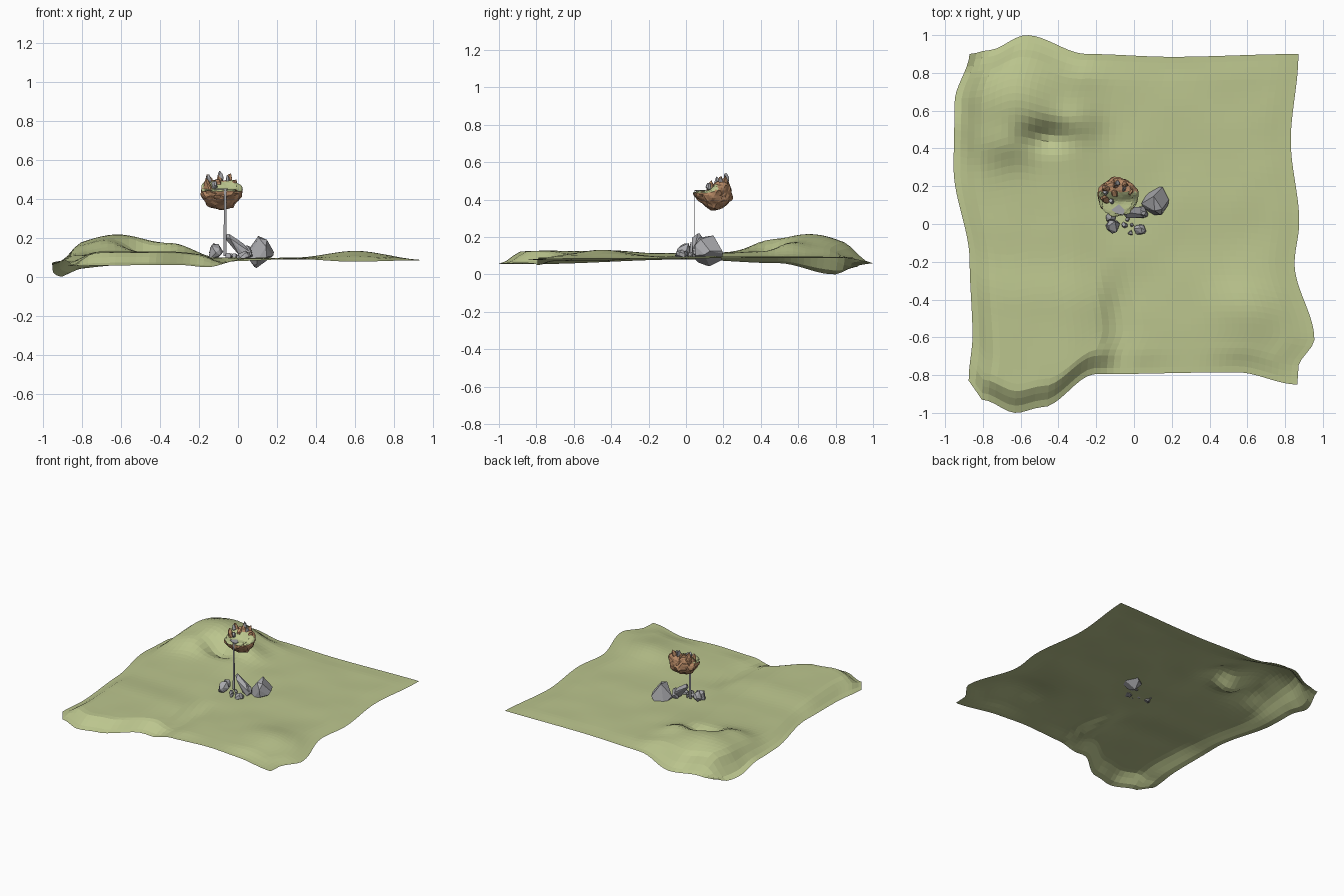
import bpy, bmesh, math, random
from mathutils import Vector, Euler, noise

if "Cube" in bpy.data.objects:
    bpy.data.objects.remove(bpy.data.objects["Cube"])


def material(name, rgb):
    m = bpy.data.materials.new(name)
    m.diffuse_color = (*rgb, 1)
    m.use_nodes = True
    m.node_tree.nodes["Principled BSDF"].inputs["Base Color"].default_value = m.diffuse_color
    return m


GRASS = material("grass green", (0.50, 0.56, 0.27))
EARTH = material("earth brown", (0.47, 0.25, 0.13))
STONE = material("stone grey", (0.40, 0.40, 0.42))
WATER = material("water grey", (0.36, 0.36, 0.38))


def finish(bm, name, *mats):
    bmesh.ops.recalc_face_normals(bm, faces=bm.faces)
    me = bpy.data.meshes.new(name)
    bm.to_mesh(me)
    bm.free()
    for m in mats:
        me.materials.append(m)
    ob = bpy.data.objects.new(name, me)
    bpy.context.collection.objects.link(ob)
    return ob


def smooth(t):
    t = max(0.0, min(1.0, t))
    return t * t * (3 - 2 * t)


def curve(keys, t):
    """Smooth interpolation through (position, value) keys."""
    if t <= keys[0][0]:
        return keys[0][1]
    for (a, p), (b, q) in zip(keys, keys[1:]):
        if t <= b:
            return p + (q - p) * smooth((t - a) / (b - a))
    return keys[-1][1]


def bump(x, y, cx, cy, sx, sy):
    return math.exp(-((x - cx) / sx) ** 2 - ((y - cy) / sy) ** 2)


# Terrain outline: each side as a curve
LEFT = [(-.83, -.875), (-.6, -.855), (-.2, -.87), (.3, -.955), (.65, -.95), (.92, -.87)]
RIGHT = [(-.85, .865), (-.75, .87), (-.6, .955), (-.2, .85), (.02, .875), (.45, .83), (.9, .87)]
FRONT = [(-.87, -.83), (-.8, -.93), (-.62, -1), (-.48, -.97), (-.2, -.795), (.55, -.785), (.87, -.85)]
BACK = [(-.87, .9), (-.77, .92), (-.57, 1), (-.25, .9), (.2, .885), (.87, .9)]
# Heights along each side
LEFT_Z = [(-.83, .055), (0, .08), (.5, .06), (.8, 0), (.92, .04)]
RIGHT_Z = [(-.85, .08), (-.55, .085), (.9, .088)]
FRONT_Z = [(-.87, .055), (-.3, .06), (-.15, .048), (0, .08), (.3, .09), (.6, .076), (.87, .082)]
BACK_Z = [(-.87, .04), (-.57, .06), (-.2, .085), (.87, .09)]


def height(x, y):
    z = .094 + .02 * smooth((-.1 - x) / .25) + .006 * noise.noise((x * 4, y * 4, 2))
    z += .035 * bump(x, y, .6, -.45, .2, .18)
    # hill with a hollow on its front right side
    z += .10 * bump(x, y, -.62, .66, .27, .25)
    z += .035 * bump(x, y, -.3, .55, .12, .1) + .03 * bump(x, y, -.68, .42, .14, .1)
    z -= .065 * bump(x, y, -.47, .46, .12, .07)
    # front left plateau and gully
    k = smooth((-.15 - y) / .3)
    z += .012 * k * smooth((-.13 - x) / .06)
    z -= .022 * k * bump(x, 0, -.07, 0, .06, 1)
    return z


def terrain():
    bm = bmesh.new()
    nx, ny = 50, 52
    rows = []
    for j in range(ny + 1):
        row = []
        for i in range(nx + 1):
            u, v = i / nx, j / ny
            yn = -.84 + 1.75 * v
            xl, xr = curve(LEFT, yn), curve(RIGHT, yn)
            xn = -.87 + 1.74 * u
            yf, yb = curve(FRONT, xn), curve(BACK, xn)
            x, y = xl + (xr - xl) * u, yf + (yb - yf) * v
            z = height(x, y)
            for keys, t, d, w in ((RIGHT_Z, yn, xr - x, .15), (BACK_Z, xn, yb - y, .15),
                                  (FRONT_Z, xn, y - yf, .13), (LEFT_Z, yn, x - xl, .14)):
                e = curve(keys, t)
                z = e + (z - e) * smooth(d / w)
            row.append(bm.verts.new((x, y, z)))
        rows.append(row)
    for a, b in zip(rows, rows[1:]):
        for i in range(nx):
            bm.faces.new((a[i], a[i + 1], b[i + 1], b[i]))
    return finish(bm, "terrain", GRASS)


def rock(name, center, size, seed, mat=STONE, rot=(0, 0, 0), n=16, taper=0.0):
    """Faceted boulder: hull of random points fitted to a size."""
    rnd = random.Random(seed)
    pts = [Vector([rnd.gauss(0, 1) for _ in range(3)]).normalized() for _ in range(n)]
    for p in pts:
        f = 1 - taper * (p.z + 1) / 2
        p.x *= f
        p.y *= f
    lo = [min(p[k] for p in pts) for k in range(3)]
    hi = [max(p[k] for p in pts) for k in range(3)]
    e = Euler([math.radians(a) for a in rot])
    bm = bmesh.new()
    for p in pts:
        q = Vector([((p[k] - lo[k]) / (hi[k] - lo[k]) - .5) * size[k] for k in range(3)])
        q.rotate(e)
        bm.verts.new(q + Vector(center))
    r = bmesh.ops.convex_hull(bm, input=bm.verts[:])
    loose = [v for v in bm.verts if not v.link_faces]
    bmesh.ops.delete(bm, geom=loose, context='VERTS')
    bmesh.ops.dissolve_limit(bm, angle_limit=math.radians(14), verts=bm.verts, edges=bm.edges)
    return finish(bm, name, mat)


def floating_island():
    bm = bmesh.new()
    bmesh.ops.create_icosphere(bm, subdivisions=4, radius=1)
    for v in bm.verts:
        p = v.co.copy()
        rough = 1 + .13 * noise.noise(p * 2.2) + .08 * noise.noise(p * 5)
        x = -.085 + .104 * p.x * rough
        y = .143 + .101 * p.y * rough
        back = smooth((y - .07) / .08)
        if p.z < 0:      # hanging underside, shallow at the front lip
            z = .435 + (.06 + .035 * back) * p.z * rough
        else:            # flat lip at the front, raised rear
            z = .435 + (.012 + .045 * smooth((y - .11) / .07)) * min(1, p.z * 1.6) * rough
        v.co = (x, y, z)
    bm.normal_update()
    for f in bm.faces:
        c = f.calc_center_median()
        f.material_index = 1 if f.normal.z > .25 and c.z > .435 and c.y < .17 else 0
    return finish(bm, "floating_island", EARTH, GRASS)


terrain()
floating_island()

# Spires round the rear of the island
for i, (x, y, top, w) in enumerate([(-.155, .13, .505, .05), (-.145, .185, .525, .055),
                                    (-.095, .215, .525, .06), (-.05, .205, .53, .05),
                                    (-.025, .165, .50, .045), (-.1, .165, .50, .05)]):
    rock(f"island_spire_{i}", (x, y, (top + .41) / 2), (w, w, top - .41), 20 + i, EARTH,
         (0, 8 * (1 if x > -.09 else -1), 0), 22, .7)

# Grey stones on the island
for i, (c, s) in enumerate([((-.15, .165, .495), (.03, .03, .06)),
                            ((-.09, .215, .515), (.03, .03, .055)),
                            ((-.055, .185, .49), (.03, .025, .06)),
                            ((-.12, .12, .47), (.03, .03, .04))]):
    rock(f"island_stone_{i}", c, s, 40 + i, STONE, (0, 0, 30 * i), 14, .5)


# Pool on the lip and the thin fall below it
def plate(name, corners, thickness, axis):
    bm = bmesh.new()
    f = bm.faces.new([bm.verts.new(c) for c in corners])
    r = bmesh.ops.extrude_face_region(bm, geom=[f])
    off = Vector(axis) * thickness
    for g in r["geom"]:
        if isinstance(g, bmesh.types.BMVert):
            g.co += off
    return finish(bm, name, WATER)


plate("pool", [(-.12, .075, .447), (-.085, .052, .447), (-.055, .048, .447),
               (-.05, .075, .447), (-.08, .105, .447)], .004, (0, 0, 1))
plate("waterfall", [(-.074, .043, .105), (-.058, .043, .105),
                    (-.06, .043, .45), (-.072, .043, .45)], .003, (0, 1, 0))

# Boulders and pebbles below the fall
rock("big_boulder", (.112, .122, .126), (.145, .15, .165), 3, n=18)
rock("leaning_slab", (0, .06, .155), (.17, .065, .06), 8, rot=(0, 42, -6), n=18)
rock("low_boulder", (.045, .065, .12), (.06, .06, .08), 5)
rock("left_boulder", (-.11, -.01, .125), (.07, .075, .09), 11, rot=(0, 15, 20))
rock("left_back_boulder", (-.122, .04, .13), (.055, .055, .085), 12)
rock("front_boulder", (.032, -.03, .108), (.065, .055, .05), 13)
for i, (x, y, s) in enumerate([(-.05, -.005, .032), (-.02, -.045, .026),
                               (-.035, .025, .025), (-.01, -.005, .02)]):
    rock(f"pebble_{i}", (x, y, .106), (s, s, s), 60 + i, n=14)
